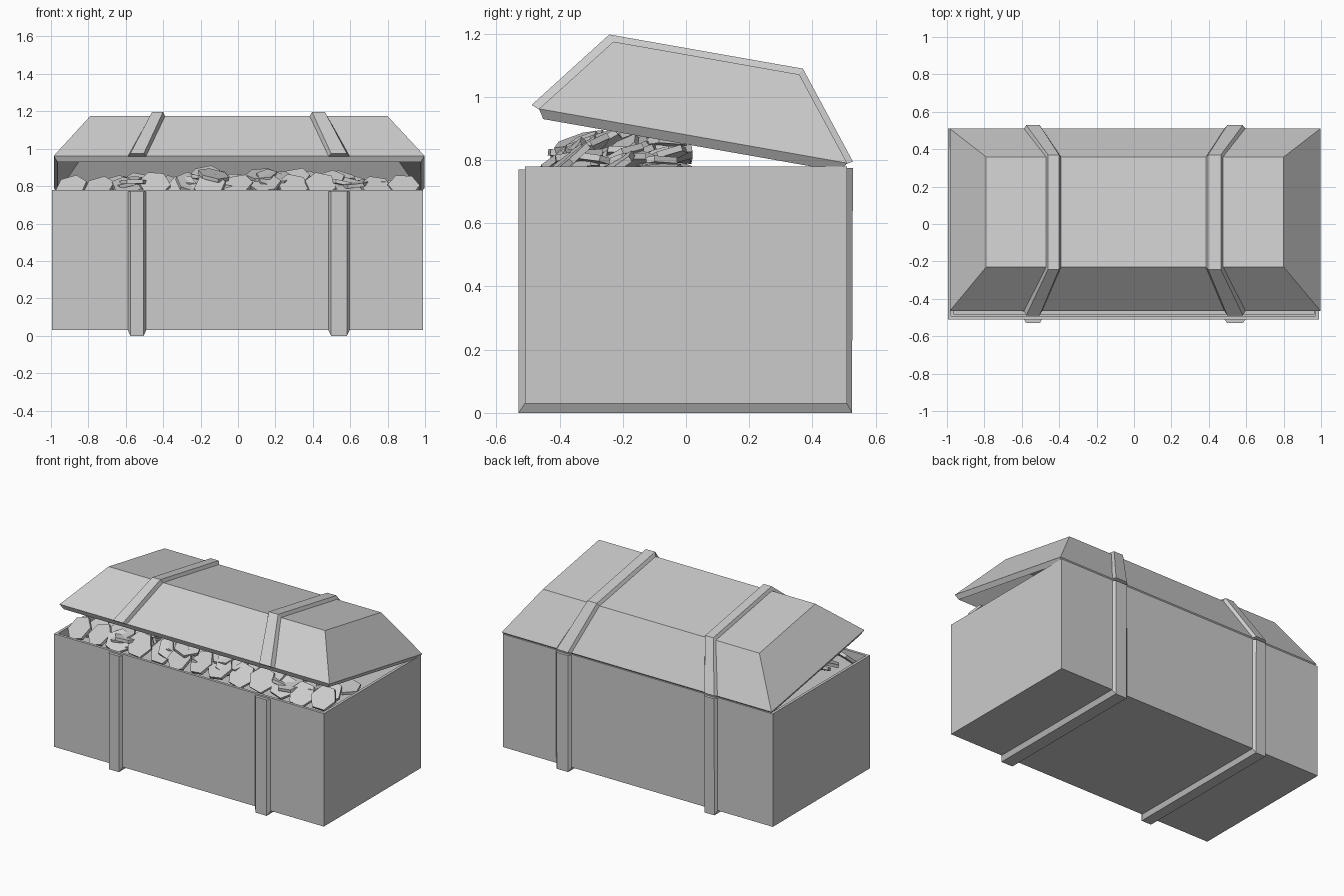
import bpy, bmesh, math, random
from mathutils import Matrix, Euler, Vector

if "Cube" in bpy.data.objects:
    bpy.data.objects.remove(bpy.data.objects["Cube"])

random.seed(7)
HINGE = Matrix.Translation((0, 0.51, 0.79)) @ Matrix.Rotation(math.radians(-10), 4, 'X')


def finish(bm, name, matrix=None):
    if matrix:
        bm.transform(matrix)
    bmesh.ops.recalc_face_normals(bm, faces=bm.faces)
    mesh = bpy.data.meshes.new(name)
    bm.to_mesh(mesh)
    bm.free()
    ob = bpy.data.objects.new(name, mesh)
    bpy.context.collection.objects.link(ob)
    return ob


def shell(name, low, high, open_low, thickness, matrix=None):
    """Tapered open box between two rectangles (x0, x1, y0, y1, z)."""
    bm = bmesh.new()
    rings = []
    for x0, x1, y0, y1, z in (low, high):
        rings.append([bm.verts.new(p) for p in
                      ((x0, y0, z), (x1, y0, z), (x1, y1, z), (x0, y1, z))])
    for i in range(4):
        j = (i + 1) % 4
        bm.faces.new((rings[0][i], rings[0][j], rings[1][j], rings[1][i]))
    bm.faces.new(rings[1] if open_low else rings[0])
    ob = finish(bm, name, matrix)
    mod = ob.modifiers.new("wall", 'SOLIDIFY')
    mod.thickness = thickness
    mod.offset = -1
    return ob


def strap(name, xs, half_widths, inner, outer, matrix=None):
    """Band with chamfered sides lofted along matching inner and outer yz paths."""
    bm = bmesh.new()
    rings = []
    for x, w, a, b in zip(xs, half_widths, inner, outer):
        rings.append([bm.verts.new(p) for p in
                      ((x - w, *a), (x + w, *a), (x + w * 0.72, *b), (x - w * 0.72, *b))])
    for r, s in zip(rings, rings[1:]):
        for i in range(4):
            j = (i + 1) % 4
            bm.faces.new((r[i], r[j], s[j], s[i]))
    bm.faces.new(rings[0])
    bm.faces.new(rings[-1])
    return finish(bm, name, matrix)


# Chest body, open at the top
shell("chest_body", (-0.995, 0.988, -0.51, 0.51, 0.03),
      (-0.995, 0.988, -0.51, 0.51, 0.78), False, 0.025)

# Lid, a hollow frustum hinged open along the back edge
shell("lid", (-0.985, 0.997, -0.99, 0, 0),
      (-0.79, 0.80, -0.795, -0.198, 0.25), True, 0.04, HINGE)

# Straps around the body and over the lid, leaning in with the lid taper
for side, sign, w in (("left", -1, 0.05), ("right", 1, 0.058)):
    x = sign * 0.54
    strap(side + "_body_strap", [x] * 4, [w] * 4,
          [(-0.508, 0.77), (-0.508, 0.032), (0.508, 0.032), (0.508, 0.775)],
          [(-0.53, 0.77), (-0.53, 0), (0.525, 0), (0.528, 0.775)])
    top = sign * 0.43
    strap(side + "_lid_strap", [x, top, top, x], [w, w * 0.82, w * 0.82, w],
          [(-0.988, -0.003), (-0.794, 0.248), (-0.2, 0.248), (-0.002, -0.003)],
          [(-1.015, 0.008), (-0.812, 0.27), (-0.19, 0.27), (0.017, 0.008)], HINGE)

# Bed that the coins rest on
bm = bmesh.new()
bmesh.ops.create_grid(bm, x_segments=1, y_segments=1, size=1,
                      matrix=Matrix.Translation((0, 0, 0.73)) @ Matrix.Diagonal((0.965, 0.485, 1, 1)))
finish(bm, "coin_bed")


# Heap of six-sided coins spilling towards the front
def add_coin(bm, loc, tilt):
    m = Matrix.Translation(loc) @ Euler(tilt).to_matrix().to_4x4()
    turn = Matrix.Rotation(math.radians(30 + random.uniform(-12, 12)), 4, 'Z')
    bmesh.ops.create_cone(bm, cap_ends=True, segments=6, radius1=0.086, radius2=0.086,
                          depth=0.02, matrix=m @ turn)


bm = bmesh.new()
for i in range(13):
    add_coin(bm, Vector((-0.89 + i * 0.148, random.uniform(-0.40, -0.36), random.uniform(0.79, 0.82))),
             (math.radians(random.uniform(20, 50)), math.radians(random.uniform(-18, 18)), 0))
for i in range(75):
    x = random.uniform(-0.88, 0.88)
    if i % 3 == 0:
        x = random.choice((-0.2, 0.15, 0.45)) + random.uniform(-0.12, 0.12)
    y = random.uniform(-0.36, -0.04)
    z = random.uniform(0.77, 0.865 - 0.12 * abs(x) ** 2 - 0.1 * max(0, y + 0.2))
    add_coin(bm, Vector((x, y, z)),
             (math.radians(random.uniform(-15, 35)), math.radians(random.uniform(-18, 18)), 0))
finish(bm, "coins")
